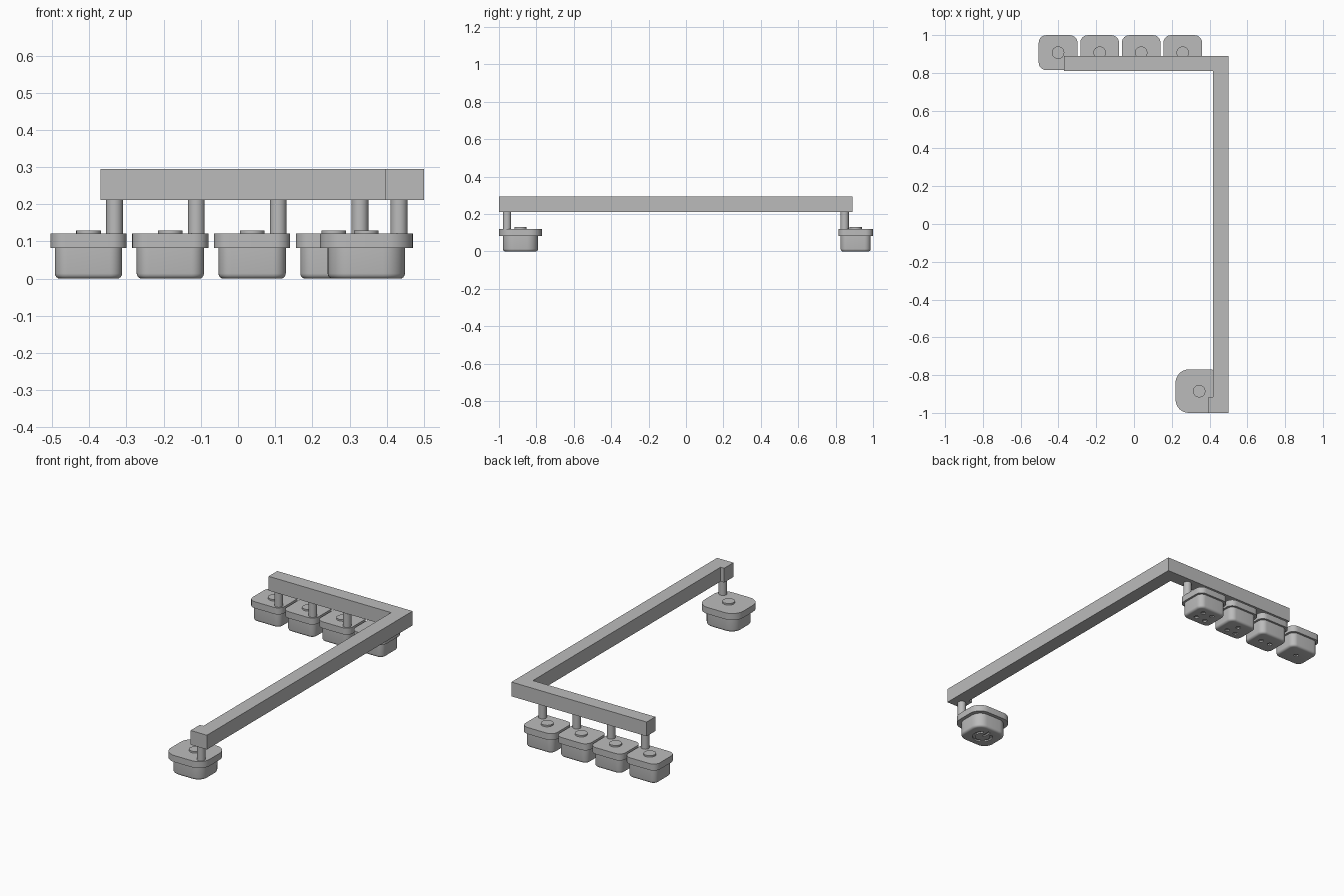
import bpy, bmesh
from math import cos, sin, pi, radians
from mathutils import Matrix, Vector

if "Cube" in bpy.data.objects:
    bpy.data.objects.remove(bpy.data.objects["Cube"], do_unlink=True)

grey = bpy.data.materials.new("plain grey")
grey.use_nodes = True
COLOUR = (0.5, 0.5, 0.5, 1)
grey.diffuse_color = COLOUR
grey.node_tree.nodes["Principled BSDF"].inputs["Base Color"].default_value = COLOUR


def finish(bm, name, smooth=True):
    bmesh.ops.recalc_face_normals(bm, faces=bm.faces)
    mesh = bpy.data.meshes.new(name)
    bm.to_mesh(mesh)
    bm.free()
    mesh.materials.append(grey)
    obj = bpy.data.objects.new(name, mesh)
    bpy.context.collection.objects.link(obj)
    bpy.ops.object.select_all(action='DESELECT')
    obj.select_set(True)
    bpy.context.view_layer.objects.active = obj
    if smooth:
        bpy.ops.object.shade_smooth_by_angle(angle=radians(35))
    return obj


def add_prism(bm, outline, z0, z1):
    face = bm.faces.new([bm.verts.new((x, y, z0)) for x, y in outline])
    top = bmesh.ops.extrude_face_region(bm, geom=[face])
    verts = [g for g in top["geom"] if isinstance(g, bmesh.types.BMVert)]
    bmesh.ops.translate(bm, verts=verts, vec=(0, 0, z1 - z0))


def arc(cx, cy, r, a0, a1, n):
    return [(cx + r * cos(a0 + (a1 - a0) * i / n), cy + r * sin(a0 + (a1 - a0) * i / n))
            for i in range(n + 1)]


def rounded(cx, cy, w, d, r):
    pts = []
    for i, (sx, sy) in enumerate([(1, 1), (-1, 1), (-1, -1), (1, -1)]):
        pts += arc(cx + sx * (w / 2 - r), cy + sy * (d / 2 - r), r, i * pi / 2, (i + 1) * pi / 2, 8)
    return pts


def circle(cx, cy, r, n=32):
    return arc(cx, cy, r, 0, 2 * pi, n)[:-1]


def prism(name, outline, z0, z1, smooth=True):
    bm = bmesh.new()
    add_prism(bm, outline, z0, z1)
    return finish(bm, name, smooth)


FLANGE, TOP, BAR, BAR_TOP = 0.083, 0.121, 0.212, 0.295
RECESS = 0.008


def button(name, cx, cy, w, d, r, inset, marks):
    # body with a rounded pressing face
    bm = bmesh.new()
    add_prism(bm, rounded(cx, cy, w - 2 * inset, d - 2 * inset, r - inset / 2), 0, FLANGE)
    low = [e for e in bm.edges if all(v.co.z < 0.001 for v in e.verts)]
    bmesh.ops.bevel(bm, geom=low, offset=0.014, segments=4, profile=0.5, affect='EDGES')
    body = finish(bm, name + "_body")

    # markings sunk into the pressing face
    bm = bmesh.new()
    for outline in marks:
        add_prism(bm, [(cx + x, cy + y) for x, y in outline], -0.02, RECESS)
    cutter = finish(bm, name + "_cutter", False)
    cutter.hide_render = True
    mod = body.modifiers.new("markings", 'BOOLEAN')
    mod.object, mod.operation, mod.solver = cutter, 'DIFFERENCE', 'EXACT'
    bpy.ops.object.select_all(action='DESELECT')
    body.select_set(True)
    bpy.context.view_layer.objects.active = body
    bpy.ops.object.modifier_apply(modifier=mod.name)
    bpy.data.objects.remove(cutter, do_unlink=True)
    bpy.ops.object.shade_smooth_by_angle(angle=radians(35))

    # flange and contact pad
    prism(name + "_flange", rounded(cx, cy, w, d, r), FLANGE, TOP)
    prism(name + "_contact_pad", circle(cx, cy, 0.033), TOP, 0.13)


# four small buttons marked with one to four dots, each on a post
S = 0.03
dots = [
    [(0, 0)],
    [(-S, 0), (S, 0)],
    [(-S, -S), (S, -S), (0, S)],
    [(-S, -S), (S, -S), (-S, S), (S, S)],
]
for i, spots in enumerate(dots):
    x = -0.402 + 0.22 * i
    button(f"small_button_{i + 1}", x, 0.907, 0.205, 0.185, 0.04, 0.012,
           [circle(px, py, 0.013, 20) for px, py in spots])
    prism(f"small_button_post_{i + 1}", circle(-0.332 + 0.22 * i, 0.848, 0.0225), TOP, BAR)

# large button marked with an open ring and a bar
a0, a1 = radians(125), radians(415)
ring = arc(0, 0, 0.055, a0, a1, 32) + arc(0, 0, 0.041, a1, a0, 32)
bar = [(-0.007, 0.005), (0.007, 0.005), (0.007, 0.06), (-0.007, 0.06)]
button("large_button", 0.345, -0.885, 0.25, 0.23, 0.07, 0.021, [ring, bar])
prism("large_button_post", circle(0.433, -0.957, 0.0225), TOP, BAR)

# angled frame joining all the posts, with a small tab at the front end
prism("frame", [(0.395, -1), (0.5, -1), (0.5, 0.89), (-0.37, 0.89), (-0.37, 0.81),
                (0.418, 0.81), (0.418, -0.915), (0.395, -0.915)], BAR, BAR_TOP, False)
